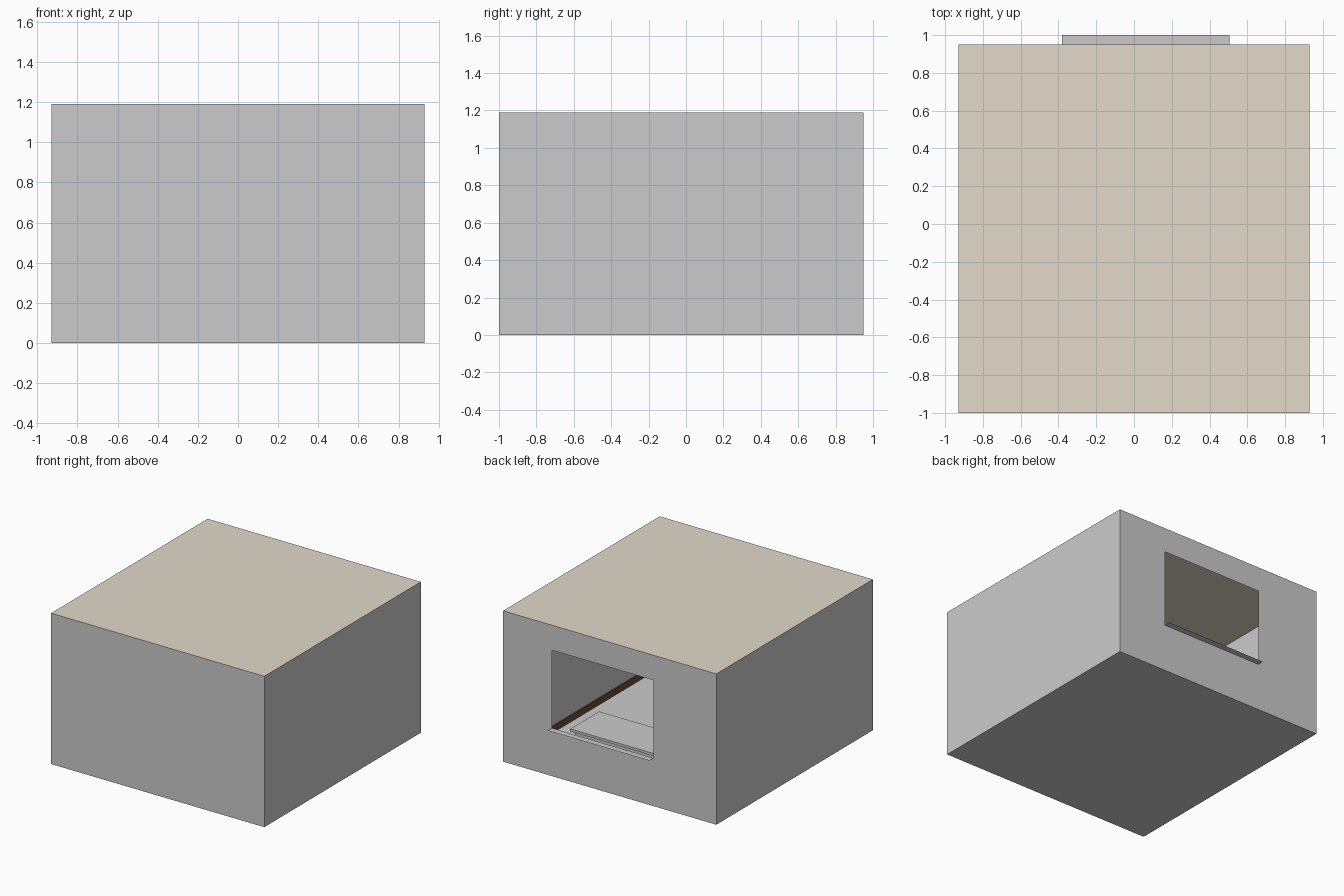
import bpy, bmesh

if "Cube" in bpy.data.objects:
    bpy.data.objects.remove(bpy.data.objects["Cube"])

X, Y0, Y1, H = 0.93, -1.0, 0.95, 1.19          # room shell
WX0, WX1, WZ0, WZ1 = -0.38, 0.505, 0.378, 0.993  # window opening


def material(name, rgb):
    m = bpy.data.materials.new(name)
    m.diffuse_color = (*rgb, 1)
    m.use_nodes = True
    m.node_tree.nodes["Principled BSDF"].inputs["Base Color"].default_value = m.diffuse_color
    return m


def finish(name, bm, mat=None):
    bmesh.ops.remove_doubles(bm, verts=bm.verts, dist=1e-5)
    me = bpy.data.meshes.new(name)
    bm.to_mesh(me)
    bm.free()
    ob = bpy.data.objects.new(name, me)
    bpy.context.collection.objects.link(ob)
    if mat:
        me.materials.append(mat)
    return ob


def quad(bm, *pts):
    bm.faces.new([bm.verts.new(p) for p in pts])


def flat(name, x0, x1, y0, y1, z, mat=None):
    bm = bmesh.new()
    quad(bm, (x0, y0, z), (x1, y0, z), (x1, y1, z), (x0, y1, z))
    return finish(name, bm, mat)


def box(name, x0, x1, y0, y1, z0, z1, mat=None):
    bm = bmesh.new()
    bmesh.ops.create_cube(bm, size=1)
    for v in bm.verts:
        v.co.x = x1 if v.co.x > 0 else x0
        v.co.y = y1 if v.co.y > 0 else y0
        v.co.z = z1 if v.co.z > 0 else z0
    return finish(name, bm, mat)


plaster = material("ceiling_beige", (0.76, 0.70, 0.59))
wood = material("dark_wood", (0.13, 0.075, 0.04))

# Thin walls: three plain sides and a back side with the window opening
bm = bmesh.new()
quad(bm, (-X, Y0, 0), (X, Y0, 0), (X, Y0, H), (-X, Y0, H))
quad(bm, (X, Y0, 0), (X, Y1, 0), (X, Y1, H), (X, Y0, H))
quad(bm, (-X, Y1, 0), (-X, Y0, 0), (-X, Y0, H), (-X, Y1, H))
outer = [(-X, 0), (X, 0), (X, H), (-X, H)]
inner = [(WX0, WZ0), (WX1, WZ0), (WX1, WZ1), (WX0, WZ1)]
for i in range(4):
    j = (i + 1) % 4
    ring = (outer[j], outer[i], inner[i], inner[j])
    quad(bm, *[(x, Y1, z) for x, z in ring])
# dissolve nothing: four trapezoids frame the window
finish("walls", bm)

# Floor, ceiling and window sill
flat("floor", -X, X, Y0, Y1, 0)
flat("ceiling", -X, X, Y0, Y1, H, plaster)
flat("window_sill", WX0, WX1, Y1, 1.0, WZ0)

# Baseboards just inside the walls
t, g, bh = 0.012, 0.001, 0.05
for s, side in ((-1, "left"), (1, "right")):
    a, b = sorted((s * (X - g), s * (X - t)))
    box(side + "_baseboard", a, b, Y0 + g, Y1 - g, g, bh, wood)
box("front_baseboard", -X + t, X - t, Y0 + g, Y0 + t, g, bh, wood)
box("back_baseboard", -X + t, X - t, Y1 - t, Y1 - g, g, bh, wood)

# Desk under the window
box("desk_top", -0.45, 0.45, 0.44, 0.80, 0.31, 0.33)
box("desk_apron", -0.42, 0.42, 0.47, 0.77, 0.275, 0.31)
bm = bmesh.new()
for x in (-0.424, 0.424):
    for y in (0.47, 0.75):
        r = bmesh.ops.create_cone(bm, cap_ends=True, segments=12,
                                  radius1=0.01, radius2=0.016, depth=0.31)
        bmesh.ops.translate(bm, verts=r["verts"], vec=(x, y, 0.155))
finish("desk_legs", bm)
